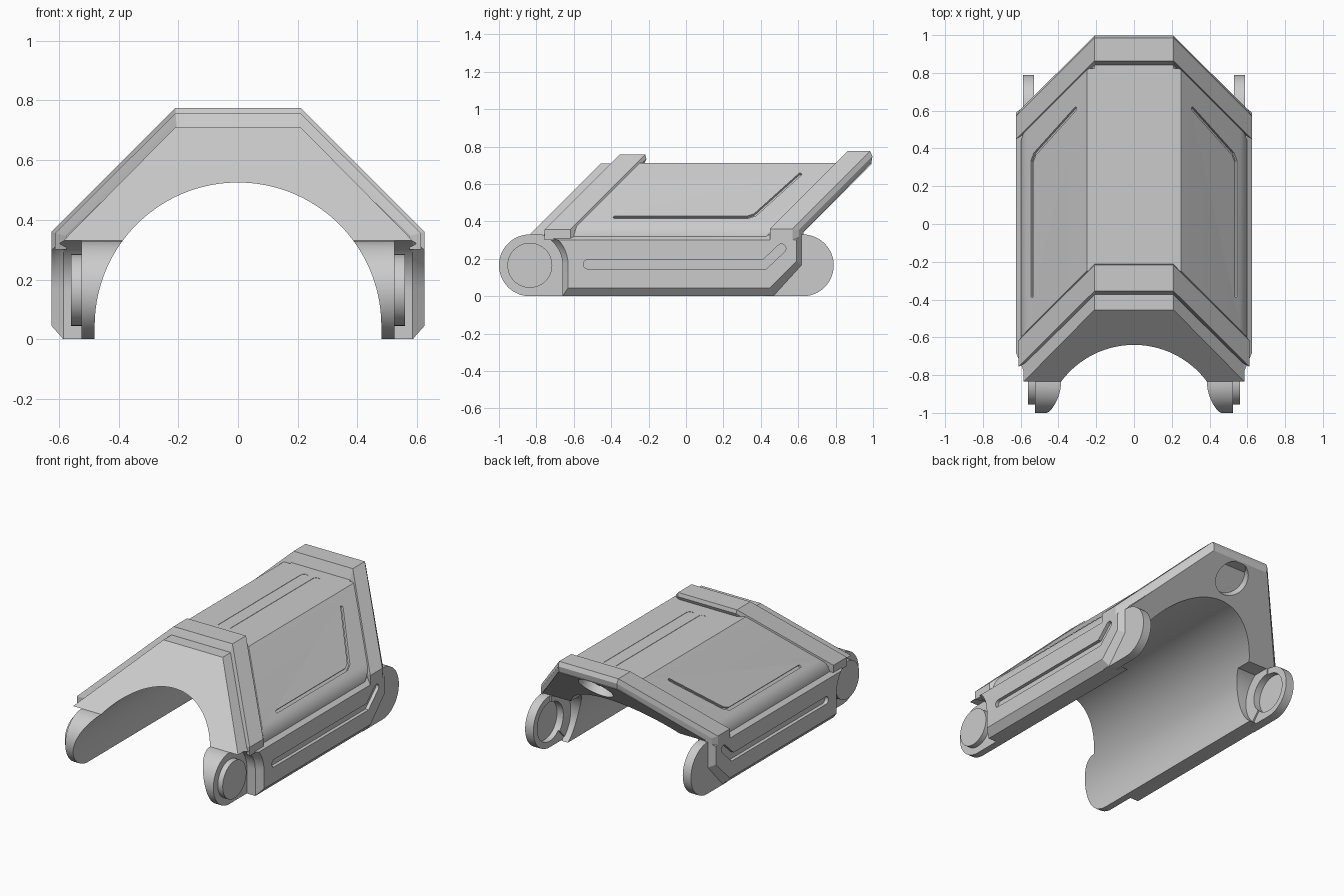
import bpy, bmesh, math
from mathutils import Vector

if "Cube" in bpy.data.objects:
    bpy.data.objects.remove(bpy.data.objects["Cube"], do_unlink=True)

grey = bpy.data.materials.new("plain grey")
grey.use_nodes = True
grey.diffuse_color = (0.6, 0.6, 0.6, 1)
grey.node_tree.nodes["Principled BSDF"].inputs["Base Color"].default_value = (0.6, 0.6, 0.6, 1)

FRONT, REAR = -0.835, 0.625   # pivot positions along y
AXLE = 0.165                  # pivot height
parts = []


def loft(name, loops, keep=True):
    """Join equal loops of 3D points into a closed solid."""
    bm = bmesh.new()
    rings = [[bm.verts.new(p) for p in loop] for loop in loops]
    n = len(rings[0])
    for a, b in zip(rings, rings[1:]):
        for i in range(n):
            j = (i + 1) % n
            bm.faces.new((a[i], a[j], b[j], b[i]))
    bm.faces.new(rings[0])
    bm.faces.new(rings[-1])
    bmesh.ops.recalc_face_normals(bm, faces=bm.faces)
    mesh = bpy.data.meshes.new(name)
    bm.to_mesh(mesh)
    bm.free()
    mesh.materials.append(grey)
    ob = bpy.data.objects.new(name, mesh)
    bpy.context.collection.objects.link(ob)
    if keep:
        parts.append(ob)
    else:
        ob.hide_render = True
    return ob


def cut(ob, cutters):
    """Subtract the cutters and bake the result."""
    for c in cutters:
        mod = ob.modifiers.new("cut", 'BOOLEAN')
        mod.operation, mod.solver, mod.object = 'DIFFERENCE', 'EXACT', c
    deps = bpy.context.evaluated_depsgraph_get()
    mesh = bpy.data.meshes.new_from_object(ob.evaluated_get(deps))
    ob.modifiers.clear()
    ob.data = mesh


def arc(cy, cz, r, start, end, n=24):
    angles = [math.radians(start + (end - start) * k / n) for k in range(n + 1)]
    return [(cy + r * math.cos(a), cz + r * math.sin(a)) for a in angles]


def along_x(loop, *xs):
    return [[(x, y, z) for y, z in loop] for x in xs]


def leaned(profile, c):
    """Place a profile on a plane leaning back at 45 degrees."""
    return [(x, z + c, z) for x, z in profile]


def mirrored(half):
    return half + [(-x, z) for x, z in reversed(half)]


def ribbon(path, w):
    """Outline of a round-ended stroke of half width w."""
    pts, out = [Vector(p) for p in path], []
    for p in (pts, pts[::-1]):
        for a, b, c in zip(p, p[1:], p[2:]):
            d, e = (b - a).normalized(), (c - b).normalized()
            m, q = Vector((-d.y, d.x)), Vector((-e.y, e.x))
            out.append(b + (m + q) * w / (1 + m.dot(q)))
        d = p[-1] - p[-2]
        base = math.degrees(math.atan2(d.y, d.x))
        out += [Vector(v) for v in arc(p[-1].x, p[-1].y, w, base + 90, base - 90, 20)]
    return out


# Cutters: main bore and round socket in the leaning rear face
arch = [(0.48, -0.2)] + arc(0, 0.045, 0.48, 0, 180, 96) + [(-0.48, -0.2)]
bore = loft("bore_cutter", [[(x, y, z) for x, z in arch] for y in (-1.5, 1.5)], False)

lean = Vector((0, 1, -1)).normalized()
rise = Vector((0, 1, 1)).normalized()
centre = Vector((0, 0.915, 0.63))
ring = arc(0, 0, 0.11, 0, 352.5, 47)
socket = loft("socket_cutter", [[centre + Vector((u, 0, 0)) + rise * v + lean * d
                                 for u, v in ring] for d in (-0.05, 0.1)], False)

# Upper shell with leaning ends
shell_profile = mirrored([(0.585, 0.33), (0.21, 0.71)])
shell = loft("upper_shell", [leaned(shell_profile, c) for c in (-1.165, 0.285)])
cut(shell, [bore, socket])

# Middle panel with rounded shoulders and grooves
panel_profile = mirrored([(0.6, 0.29)] + arc(0.47, 0.308, 0.13, 0, 45, 6) + [(0.25, 0.712)])
panel = loft("middle_panel", [leaned(panel_profile, c) for c in (-0.96, 0.11)])
cutters = [bore]
h = math.sqrt(0.5)
for s in (1, -1):
    strip = ribbon([(s * 0.043, -0.1), (s * 0.043, 0.73)], 0.024)
    cutters.append(loft("top_groove_cutter", [[(x, y, z) for x, y in strip]
                                              for z in (0.69, 0.8)], False))
    strip = ribbon([(-0.38, 0.41), (0.33, 0.41), (0.37, 0.39), (0.61, 0.085)], 0.009)
    cutters.append(loft("slope_groove_cutter", [
        [(s * (0.25 + h * (v + d)), u, 0.712 + h * (d - v)) for u, v in strip]
        for d in (-0.015, 0.08)], False))
cut(panel, cutters)


# Raised bands: a chamfered cross-section swept over the arch,
# given as (height fraction, position along the lean)
def band(name, section):
    low = mirrored([(0.575, 0.3), (0.575, 0.345), (0.205, 0.705)])
    high = mirrored([(0.625, 0.3), (0.625, 0.36), (0.21, 0.775)])
    loops = []
    for (a, e), (b, f) in zip(low, high):
        loop = []
        for t, c in section:
            knee = 0.345 + 0.015 * t
            z = e + (f - e) * t
            loop.append((a + (b - a) * t, max(z, knee) + c, z))
        loops.append(loop)
    loft(name, loops)


band("rear_band", [(0, 0.135), (1, 0.088), (1, 0.21), (0.6, 0.25), (0, 0.284)])
band("front_band", [(0, -1.08), (0.45, -1.1), (0.75, -1.112), (0.75, -0.975),
                    (0.4, -0.945), (0, -0.93)])
cutters.append(socket)

for s, side in ((1, "left"), (-1, "right")):
    # Inner wall: rounded lug in front, hollow clearance behind
    wall_loop = arc(FRONT, AXLE, 0.165, 90, 270) + arc(REAR, AXLE, 0.2, 235.6, 124.4)
    wall = loft(side + "_inner_wall", along_x(wall_loop, s * 0.3, s * 0.525))
    cut(wall, [bore])

    # Front pivot disc
    disc = arc(FRONT, AXLE, 0.12, 0, 352.5, 47)
    loft(side + "_pivot_disc", along_x(disc, s * 0.5, s * 0.56))

    # Rail with chamfered outline and bent groove
    inner = arc(FRONT, AXLE, 0.175, 70.5, 0, 12) + [
        (-0.66, 0), (0.47, 0), (0.62, 0.165), (0.62, 0.33)]
    outer = arc(FRONT, AXLE, 0.205, 41.2, 0, 12) + [
        (-0.63, 0.045), (0.45, 0.045), (0.59, 0.185), (0.59, 0.3)]
    rail = loft(side + "_rail", along_x(inner, s * 0.52, s * 0.585) + along_x(outer, s * 0.625))
    strip = ribbon([(-0.525, 0.17), (0.42, 0.17), (0.51, 0.255)], 0.024)
    groove = loft("rail_groove_cutter", along_x(strip, s * 0.603, s * 0.7), False)
    hole = arc(REAR, AXLE, 0.125, 0, 352.5, 47)
    recess = loft("pivot_recess_cutter", along_x(hole, s * 0.45, s * 0.565), False)
    cut(rail, [groove, recess])

    # Rear lug with round recess on its inner face
    lug_loop = arc(REAR, AXLE, 0.165, -90, 90) + [(0.42, 0.33), (0.42, 0)]
    lug = loft(side + "_rear_lug", along_x(lug_loop, s * 0.53, s * 0.588))
    cut(lug, [recess])
    cutters += [groove, recess]

for c in cutters:
    bpy.data.objects.remove(c, do_unlink=True)

# Smooth round surfaces, keep sharp edges
bpy.ops.object.select_all(action='DESELECT')
for ob in parts:
    ob.select_set(True)
bpy.context.view_layer.objects.active = parts[0]
bpy.ops.object.shade_smooth_by_angle(angle=math.radians(12))
